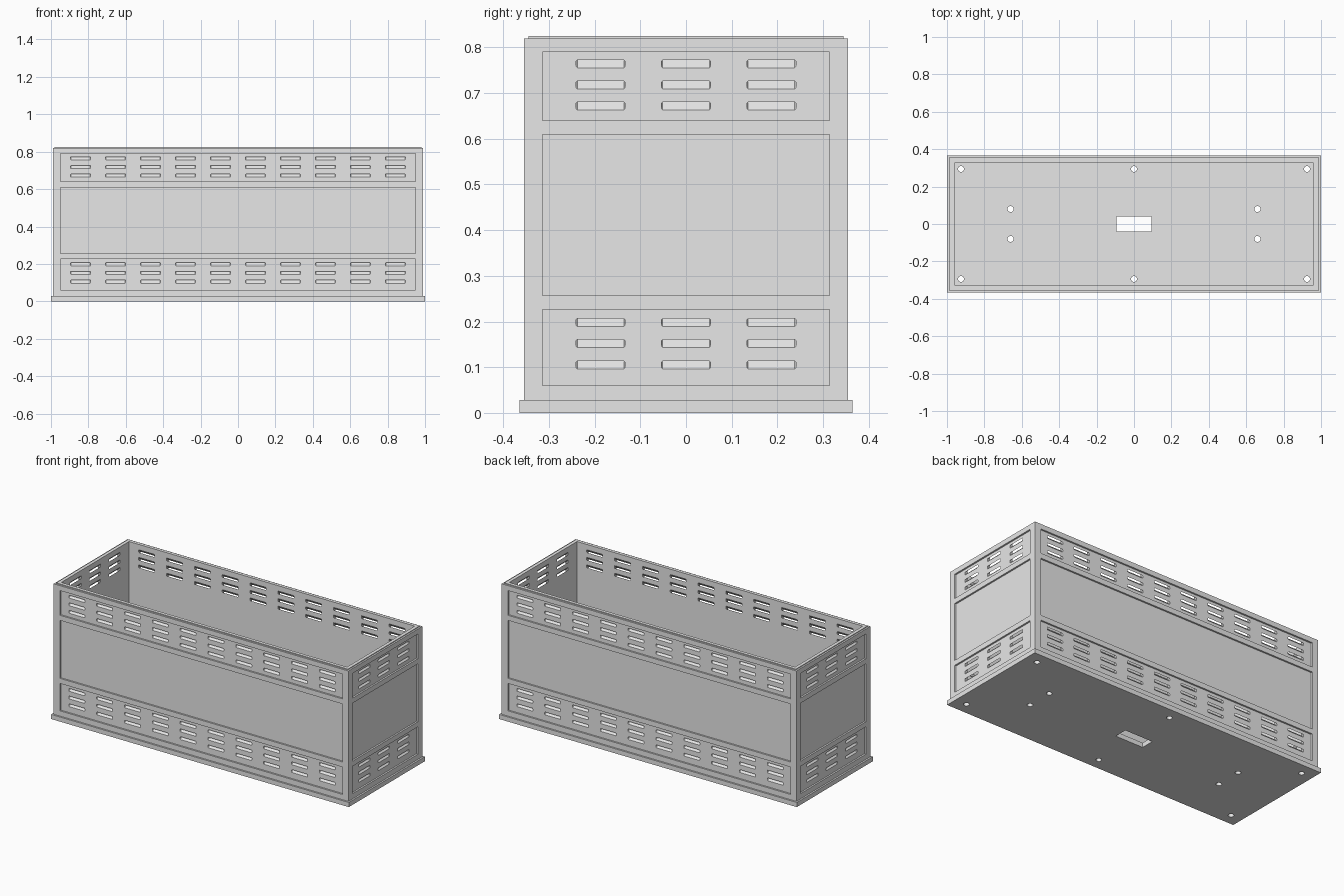
import bpy, bmesh, math
from mathutils import Matrix, Vector

default = bpy.data.objects.get("Cube")
if default:
    bpy.data.objects.remove(default)

GREY = (0.8, 0.8, 0.8, 1)
mat = bpy.data.materials.new("plain grey")
mat.use_nodes = True
mat.diffuse_color = GREY
mat.node_tree.nodes["Principled BSDF"].inputs["Base Color"].default_value = GREY

HX, HY = 0.99, 0.355          # outer half sizes of the walls
WALL, RECESS = 0.03, 0.01     # wall thickness and panel depth
BASE, TOP, LIP = 0.028, 0.82, 0.825
SIDES = [(0, HX, HY, 10), (90, HY, HX, 3), (180, HX, HY, 10), (270, HY, HX, 3)]


def make_object(name, bm):
    bmesh.ops.recalc_face_normals(bm, faces=bm.faces)
    mesh = bpy.data.meshes.new(name)
    bm.to_mesh(mesh)
    bm.free()
    mesh.materials.append(mat)
    obj = bpy.data.objects.new(name, mesh)
    bpy.context.collection.objects.link(obj)
    return obj


def rectangle(hx, hy, z):
    return [Vector((x, y, z)) for x, y in ((-hx, -hy), (hx, -hy), (hx, hy), (-hx, hy))]


def bridge(bm, a, b):
    n = len(a)
    for i in range(n):
        j = (i + 1) % n
        bm.faces.new((a[i], a[j], b[j], b[i]))


def prism(bm, ring_a, ring_b):
    a = [bm.verts.new(p) for p in ring_a]
    b = [bm.verts.new(p) for p in ring_b]
    bridge(bm, a, b)
    bm.faces.new(a)
    bm.faces.new(b)


def wall_prism(bm, angle, profile, near, far, slope=0.0, pivot=0.0):
    """Prism cut into a wall; slope makes it rise towards the inside."""
    turn = Matrix.Rotation(math.radians(angle), 3, 'Z')
    prism(bm, *[[turn @ Vector((u, -d, z + slope * (pivot - d))) for u, z in profile]
                for d in (near, far)])


def cut(obj, bm):
    cutter = make_object("cutter", bm)
    cutter.hide_render = True
    mod = obj.modifiers.new("cut", 'BOOLEAN')
    mod.operation, mod.solver, mod.object = 'DIFFERENCE', 'EXACT', cutter
    bpy.context.view_layer.objects.active = obj
    bpy.ops.object.modifier_apply(modifier=mod.name)
    bpy.data.objects.remove(cutter)


# Four walls as one frame, with a stepped lip on the top edge
bm = bmesh.new()
section = [(0, BASE), (0, TOP), (0.01, TOP), (0.01, LIP), (WALL, LIP), (WALL, BASE)]
loops = [[bm.verts.new(p) for p in rectangle(HX - inset, HY - inset, z)]
         for inset, z in section]
for i, loop in enumerate(loops):
    bridge(bm, loop, loops[(i + 1) % len(loops)])
walls = make_object("walls", bm)

# Recessed panels: vent band, plain middle, vent band
bm = bmesh.new()
for angle, half, dist, count in SIDES:
    w = half - 0.041
    for lo, hi in ((0.06, 0.226), (0.257, 0.609), (0.64, 0.79)):
        wall_prism(bm, angle, [(-w, lo), (w, lo), (w, hi), (-w, hi)],
                   dist - RECESS, dist + 0.02)
cut(walls, bm)

# Louvre slots that slope down towards the outside
bm = bmesh.new()
SLOT_W, SLOT_H, CORNER, PITCH = 0.054, 0.0085, 0.003, 0.187
for angle, half, dist, count in SIDES:
    face = dist - RECESS
    for row in (0.105, 0.152, 0.198, 0.672, 0.718, 0.764):
        for i in range(count):
            u = (i - (count - 1) / 2) * PITCH
            corners = []
            for sx, sz in ((-1, -1), (1, -1), (1, 1), (-1, 1)):
                pair = [(u + sx * (SLOT_W - CORNER), row + sz * SLOT_H),
                        (u + sx * SLOT_W, row + sz * (SLOT_H - CORNER))]
                corners += pair if sx * sz < 0 else pair[::-1]
            wall_prism(bm, angle, corners, face + 0.005, dist - WALL - 0.005, 1.0, face)
cut(walls, bm)

# Base plate with a cable opening and screw holes
bm = bmesh.new()
prism(bm, rectangle(1, 0.365, 0), rectangle(1, 0.365, BASE))
base = make_object("base_plate", bm)

bm = bmesh.new()
prism(bm, rectangle(0.094, 0.04, -0.1), rectangle(0.094, 0.04, 0.1))
holes = [(x, s * 0.294) for x in (-0.925, 0, 0.925) for s in (-1, 1)]
holes += [(x, s * 0.08) for x in (-0.66, 0.66) for s in (-1, 1)]
for x, y in holes:
    bmesh.ops.create_cone(bm, cap_ends=True, segments=24, radius1=0.016, radius2=0.016,
                          depth=0.2, matrix=Matrix.Translation((x, y, 0)))
cut(base, bm)
